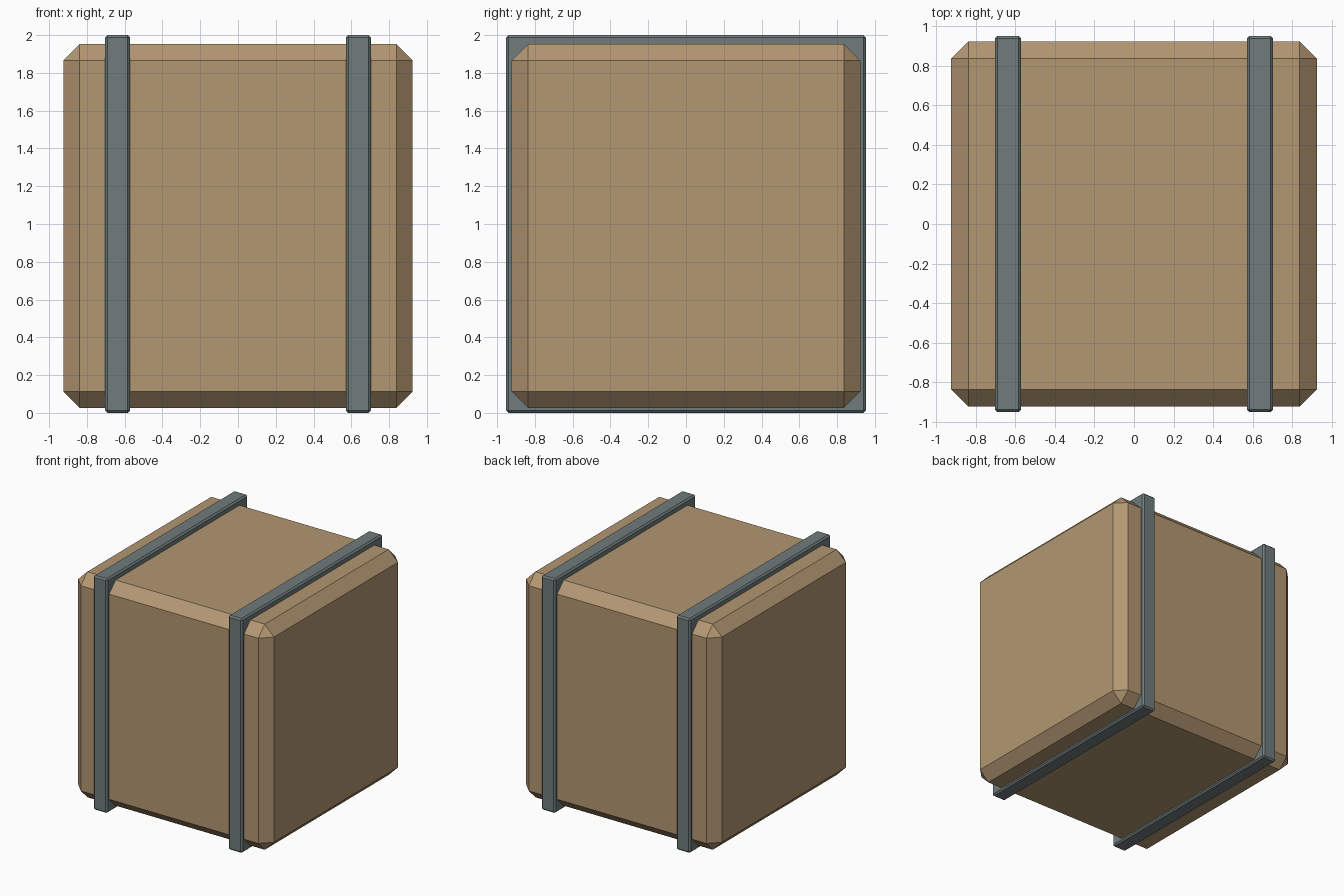
import bpy
import bmesh

if "Cube" in bpy.data.objects:
    bpy.data.objects.remove(bpy.data.objects["Cube"])


def material(name, color):
    mat = bpy.data.materials.new(name)
    mat.diffuse_color = (*color, 1.0)
    mat.use_nodes = True
    mat.node_tree.nodes["Principled BSDF"].inputs["Base Color"].default_value = mat.diffuse_color
    return mat


def chamfered_box(name, size, center, chamfer, mat):
    """Flat-shaded box with a single-segment chamfer on every edge."""
    bm = bmesh.new()
    bmesh.ops.create_cube(bm, size=1.0)
    bmesh.ops.scale(bm, vec=size, verts=bm.verts)
    bmesh.ops.bevel(bm, geom=bm.edges[:], offset=chamfer, offset_type='OFFSET',
                    segments=1, profile=0.5, affect='EDGES')
    mesh = bpy.data.meshes.new(name)
    bm.to_mesh(mesh)
    bm.free()
    mesh.materials.append(mat)
    obj = bpy.data.objects.new(name, mesh)
    obj.location = center
    bpy.context.collection.objects.link(obj)
    return obj


wood = material("wood", (0.45, 0.31, 0.17))
metal = material("metal", (0.16, 0.20, 0.20))

# Main crate block
chamfered_box("crate_body", (1.85, 1.846, 1.926), (0, 0, 0.989), 0.087, wood)

# Two bands wrapping the crate front to back
for side, x in (("left", -0.637), ("right", 0.637)):
    chamfered_box(f"{side}_band", (0.132, 1.904, 2.0), (x, 0, 1.0), 0.013, metal)
